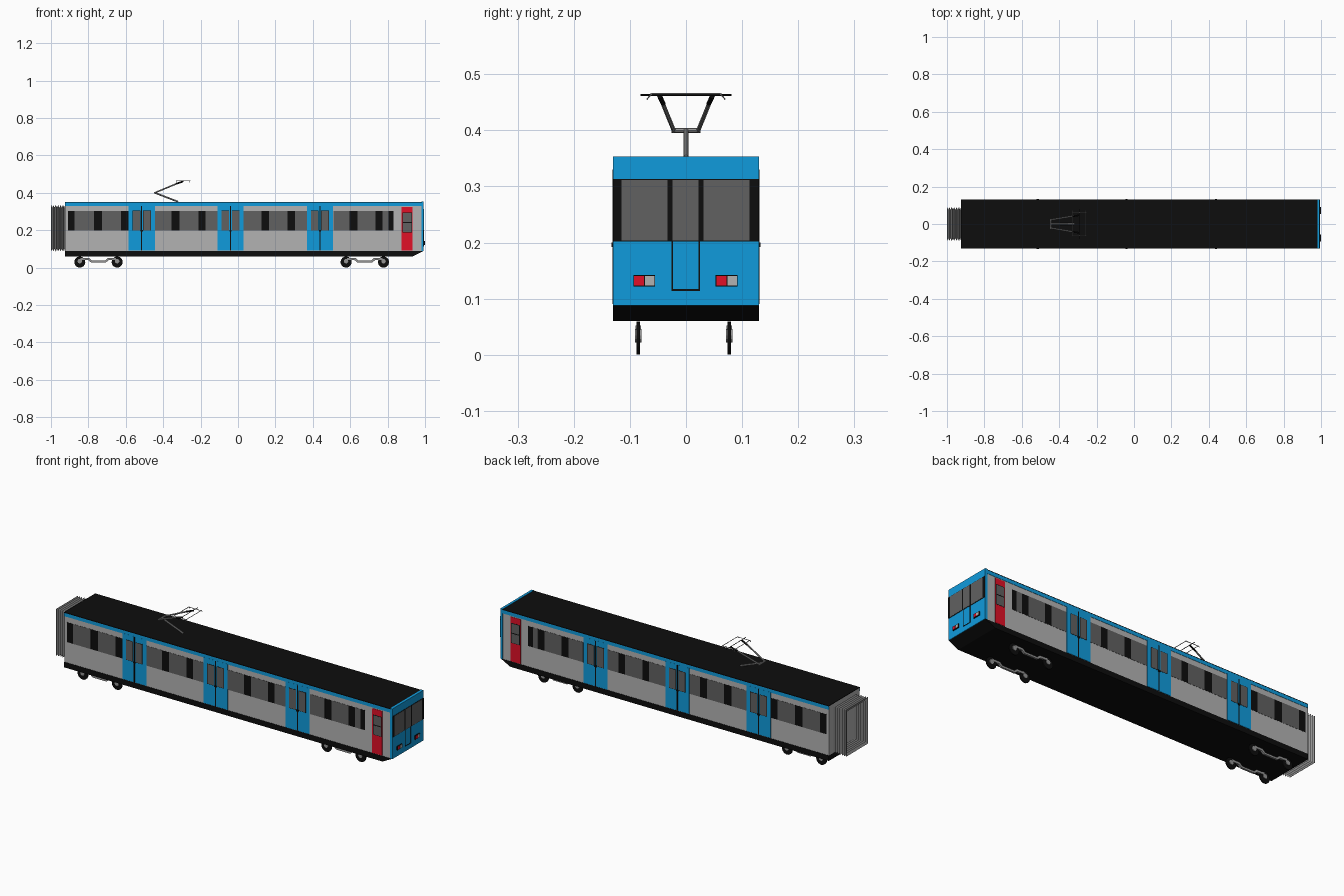
import bpy, bmesh
from mathutils import Vector

if "Cube" in bpy.data.objects:
    bpy.data.objects.remove(bpy.data.objects["Cube"])


def mat(name, r, g, b):
    m = bpy.data.materials.new(name)
    m.diffuse_color = (r, g, b, 1)
    m.use_nodes = True
    m.node_tree.nodes["Principled BSDF"].inputs["Base Color"].default_value = m.diffuse_color
    return m


BLUE = mat("blue", 0.005, 0.33, 0.72)
RED = mat("red", 0.75, 0.005, 0.02)
BLACK = mat("black", 0.004, 0.004, 0.004)
GLASS = mat("glass", 0.12, 0.12, 0.12)
SILVER = mat("silver", 0.45, 0.45, 0.45)
STEEL = mat("steel", 0.3, 0.3, 0.3)


def finish(name, bm, m):
    bmesh.ops.recalc_face_normals(bm, faces=bm.faces)
    me = bpy.data.meshes.new(name)
    bm.to_mesh(me)
    bm.free()
    me.materials.append(m)
    ob = bpy.data.objects.new(name, me)
    bpy.context.collection.objects.link(ob)
    return ob


def box(name, x, y, z, m):
    bm = bmesh.new()
    bmesh.ops.create_cube(bm, size=1)
    for v in bm.verts:
        for i, (a, b) in enumerate((x, y, z)):
            v.co[i] = a if v.co[i] < 0 else b
    return finish(name, bm, m)


def side(name, x0, x1, z0, z1, y, m):
    """Thin panel on both long sides, outer face at |y|."""
    for s in (-1, 1):
        box(name, (x0, x1), sorted((s * (y - 0.004), s * y)), (z0, z1), m)


def end(name, y0, y1, z0, z1, x, m):
    """Thin panel on the cab end, outer face at x."""
    box(name, (x - 0.004, x), (y0, y1), (z0, z1), m)


def prism(name, prof, y0, y1, m):
    bm = bmesh.new()
    f = bm.faces.new([bm.verts.new((x, y0, z)) for x, z in prof])
    r = bmesh.ops.extrude_face_region(bm, geom=[f])
    vs = [v for v in r["geom"] if isinstance(v, bmesh.types.BMVert)]
    bmesh.ops.translate(bm, verts=vs, vec=(0, y1 - y0, 0))
    return finish(name, bm, m)


def rod(name, a, b, r, m, n=8):
    a, b = Vector(a), Vector(b)
    bm = bmesh.new()
    bmesh.ops.create_cone(bm, cap_ends=True, segments=n, radius1=r, radius2=r, depth=(b - a).length)
    q = (b - a).to_track_quat('Z', 'Y')
    for v in bm.verts:
        v.co = q @ v.co + (a + b) / 2
    return finish(name, bm, m)


# Car body, roof and underframe
W = 0.128
box("car_body", (-0.925, 0.983), (-W, W), (0.088, 0.348), SILVER)
box("roof", (-0.925, 0.983), (-0.13, 0.13), (0.348, 0.351), BLACK)
prism("underframe", [(-0.925, 0.06), (0.935, 0.06), (0.99, 0.088), (-0.925, 0.088)], -0.13, 0.13, BLACK)
side("roof_stripe", -0.925, 0.983, 0.33, 0.348, 0.1295, BLUE)

# Window strips: black band with glass panes between the pillars
strips = [
    (-0.91, -0.585, [(-0.873, -0.77), (-0.727, -0.625)]),
    (-0.445, -0.11, [(-0.445, -0.355), (-0.312, -0.212), (-0.173, -0.11)]),
    (0.03, 0.37, [(0.03, 0.125), (0.165, 0.265), (0.305, 0.37)]),
    (0.51, 0.832, [(0.51, 0.597), (0.638, 0.735), (0.773, 0.805)]),
]
for x0, x1, panes in strips:
    side("window_band", x0, x1, 0.197, 0.302, 0.1285, BLACK)
    for a, b in panes:
        side("window_glass", a, b, 0.197, 0.302, 0.129, GLASS)

# Double passenger doors
for c in (-0.515, -0.04, 0.438):
    side("passenger_door", c - 0.07, c + 0.07, 0.09, 0.332, 0.13, BLUE)
    side("door_seam", c - 0.003, c + 0.003, 0.09, 0.33, 0.1306, BLACK)
    side("door_handle", c - 0.006, c + 0.006, 0.192, 0.2, 0.133, BLACK)
    for a in (c - 0.047, c + 0.009):
        side("door_window_seal", a - 0.002, a + 0.04, 0.197, 0.304, 0.1304, BLACK)
        side("door_window", a, a + 0.038, 0.199, 0.302, 0.1308, GLASS)

# Red crew doors
side("crew_door", 0.875, 0.933, 0.09, 0.325, 0.13, RED)
side("crew_window_seal", 0.88, 0.93, 0.188, 0.294, 0.1304, BLACK)
for z in (0.19, 0.243):
    side("crew_window", 0.883, 0.927, z, z + 0.048, 0.1308, GLASS)

# Cab end
box("cab_end", (0.98, 0.993), (-0.13, 0.13), (0.088, 0.353), BLUE)
end("cab_window_band", -0.13, 0.13, 0.202, 0.313, 0.9945, BLACK)
for a, b in ((-0.115, -0.033), (-0.024, 0.022), (0.031, 0.113)):
    end("cab_window", a, b, 0.204, 0.311, 0.9955, GLASS)
for y in (-0.0245, 0.0235):
    end("cab_door_edge", y - 0.0015, y + 0.0015, 0.115, 0.203, 0.9945, BLACK)
end("cab_door_sill", -0.026, 0.025, 0.114, 0.117, 0.9945, BLACK)
for y in (-0.094, 0.053):
    box("lamp_housing", (0.988, 0.9985), (y, y + 0.039), (0.122, 0.142), BLACK)
    end("tail_lamp", y + 0.001, y + 0.019, 0.1235, 0.1405, 1.0, RED)
    end("head_lamp", y + 0.021, y + 0.038, 0.1235, 0.1405, 1.0, SILVER)

# Gangway bellows: zigzag rectangular rings, open at the end
bm = bmesh.new()
rings, N = [], 12
for i in range(N + 1):
    x = -1 + 0.077 * i / N
    d = 0 if i % 2 == 0 else 0.014
    y, z0, z1 = 0.089 - d, 0.088 + d, 0.333 - d
    rings.append([bm.verts.new((x, *p)) for p in ((-y, z0), (y, z0), (y, z1), (-y, z1))])
for p, q in zip(rings, rings[1:]):
    for j in range(4):
        k = (j + 1) % 4
        bm.faces.new((p[j], p[k], q[k], q[j]))
bellows = finish("gangway_bellows", bm, STEEL)
sol = bellows.modifiers.new("thickness", 'SOLIDIFY')
sol.thickness = 0.002

# Bogies: thin wheels joined by cranked side bars
bar = [(-0.095, 0.04), (-0.055, 0.04), (-0.04, 0.028), (0.04, 0.028), (0.055, 0.04), (0.095, 0.04),
       (0.095, 0.052), (0.05, 0.052), (0.035, 0.038), (-0.035, 0.038), (-0.05, 0.052), (-0.095, 0.052)]
for c in (-0.746, 0.678):
    for y in (-0.085, 0.077):
        prism("bogie_bar", [(c + x, z) for x, z in bar], y - 0.005, y + 0.005, STEEL)
        for x in (c - 0.1, c + 0.1):
            rod("wheel", (x, y - 0.003, 0.0295), (x, y + 0.003, 0.0295), 0.0295, BLACK, 24)
            rod("axle_box", (x, y - 0.006, 0.034), (x, y + 0.006, 0.034), 0.012, STEEL, 12)

# Pantograph
rod("lower_arm", (-0.32, 0, 0.352), (-0.445, 0, 0.4), 0.0045, STEEL)
rod("elbow_bar", (-0.445, -0.026, 0.4), (-0.445, 0.026, 0.4), 0.0045, STEEL)
for s in (-1, 1):
    rod("upper_arm", (-0.445, s * 0.022, 0.4), (-0.32, s * 0.043, 0.452), 0.004, STEEL)
    rod("arm_tip", (-0.33, s * 0.041, 0.448), (-0.293, s * 0.047, 0.461), 0.0045, BLACK)
    rod("head_link", (-0.332, s * 0.062, 0.464), (-0.255, s * 0.062, 0.464), 0.0015, STEEL)
    for x in (-0.33, -0.258):
        rod("contact_horn", (x, s * 0.062, 0.464), (x, s * 0.07, 0.455), 0.0012, STEEL)
for x in (-0.33, -0.258):
    rod("contact_strip", (x, -0.063, 0.465), (x, 0.063, 0.465), 0.0015, STEEL)
rod("head_bar", (-0.293, -0.081, 0.463), (-0.293, 0.081, 0.463), 0.0015, BLACK)
